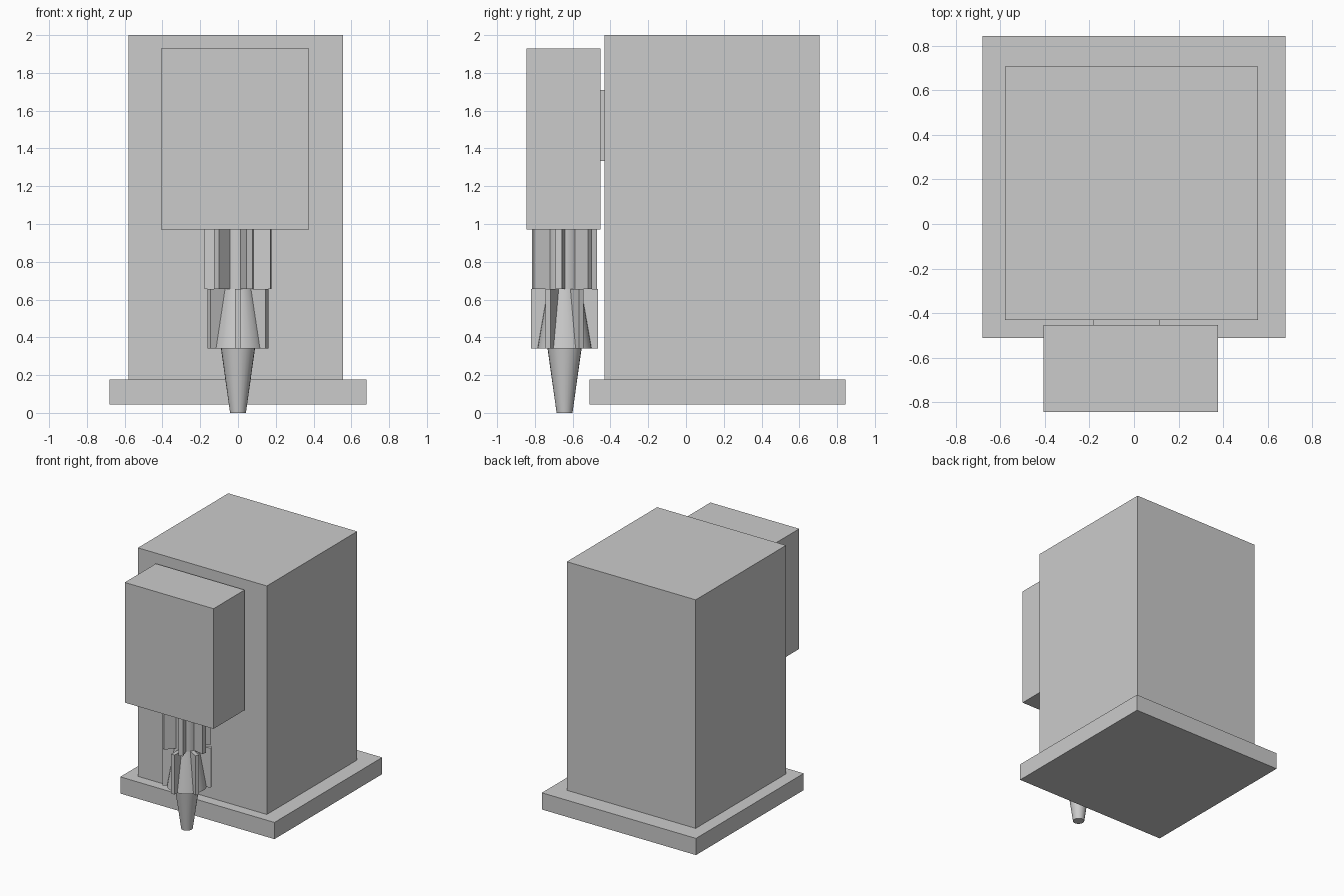
import bpy, bmesh, math
from mathutils import Matrix

if "Cube" in bpy.data.objects:
    bpy.data.objects.remove(bpy.data.objects["Cube"])

grey = bpy.data.materials.new("plain_grey")
grey.diffuse_color = (0.6, 0.6, 0.6, 1)
grey.use_nodes = True
grey.node_tree.nodes["Principled BSDF"].inputs["Base Color"].default_value = grey.diffuse_color

TOOL_Y = -0.643          # axis of the tool below the head


def finish(name, bm, smooth=False):
    bmesh.ops.recalc_face_normals(bm, faces=bm.faces)
    mesh = bpy.data.meshes.new(name)
    bm.to_mesh(mesh)
    bm.free()
    mesh.materials.append(grey)
    ob = bpy.data.objects.new(name, mesh)
    bpy.context.collection.objects.link(ob)
    if smooth:
        bpy.ops.object.select_all(action='DESELECT')
        ob.select_set(True)
        bpy.context.view_layer.objects.active = ob
        bpy.ops.object.shade_smooth_by_angle(angle=math.radians(30))
    return ob


def add_box(bm, x, y, z):
    geo = bmesh.ops.create_cube(bm, size=1)
    size = [b - a for a, b in (x, y, z)]
    mid = [(a + b) / 2 for a, b in (x, y, z)]
    m = Matrix.Translation(mid) @ Matrix.Diagonal((*size, 1))
    bmesh.ops.transform(bm, matrix=m, verts=geo['verts'])
    return geo['verts']


def box(name, x, y, z):
    bm = bmesh.new()
    add_box(bm, x, y, z)
    finish(name, bm)


def cone(name, r_low, r_high, z0, z1):
    bm = bmesh.new()
    bmesh.ops.create_cone(bm, cap_ends=True, segments=24, radius1=r_low, radius2=r_high,
                          depth=z1 - z0, matrix=Matrix.Translation((0, TOOL_Y, (z0 + z1) / 2)))
    finish(name, bm, True)


def fins(name, start, width, z0, z1, reach=0.177, count=6):
    bm = bmesh.new()
    for i in range(count):
        verts = add_box(bm, (0.05, reach), (-width / 2, width / 2), (z0, z1))
        turn = Matrix.Rotation(math.radians(start + i * 360 / count), 4, 'Z')
        bmesh.ops.transform(bm, matrix=Matrix.Translation((0, TOOL_Y, 0)) @ turn, verts=verts)
    finish(name, bm)


# Cabinet on its base plate
box("base_plate", (-0.68, 0.68), (-0.512, 0.845), (0.045, 0.178))
box("cabinet", (-0.58, 0.557), (-0.432, 0.706), (0.178, 2.0))

# Front head and its mounting pad
box("head", (-0.407, 0.376), (-0.845, -0.453), (0.97, 1.928))
box("mounting_pad", (-0.185, 0.117), (-0.453, -0.432), (1.333, 1.71))

# Finned tool: straight upper section, flared lower section, tapered tip
cone("upper_hub", 0.09, 0.09, 0.655, 0.97)
fins("upper_fins", -10, 0.034, 0.655, 0.97)
cone("lower_hub", 0.145, 0.09, 0.34, 0.655)
fins("lower_fins", 30, 0.03, 0.34, 0.655)
cone("nozzle_tip", 0.042, 0.09, 0.0, 0.34)
